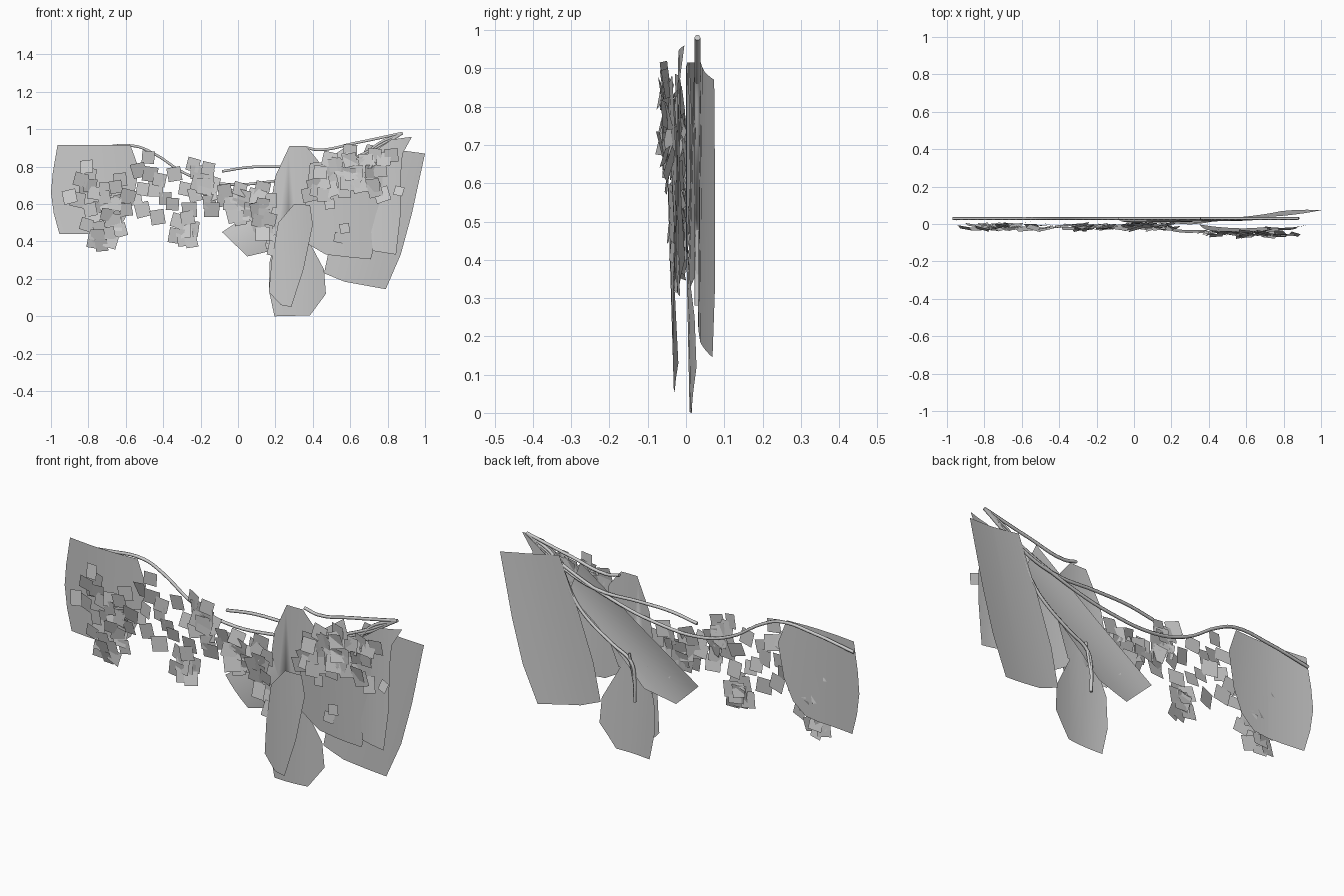
import bpy, bmesh, math, random
from mathutils import Vector, Matrix

if "Cube" in bpy.data.objects:
    bpy.data.objects.remove(bpy.data.objects["Cube"])

random.seed(4)


def finish(bm, name, smooth=True):
    me = bpy.data.meshes.new(name)
    bm.to_mesh(me)
    bm.free()
    for p in me.polygons:
        p.use_smooth = smooth
    ob = bpy.data.objects.new(name, me)
    bpy.context.collection.objects.link(ob)
    return ob


def leaf(name, outline, y, sx=0.0, sz=0.0, bend=0.0, axis=(1, 0)):
    """Thin sheet from an x/z outline, cut in strips across axis and cupped."""
    bm = bmesh.new()
    bm.faces.new([bm.verts.new((x, 0, z)) for x, z in outline])
    ax = Vector((axis[0], 0, axis[1])).normalized()
    d = [v.co.dot(ax) for v in bm.verts]
    lo, hi = min(d), max(d)
    c = sum((v.co for v in bm.verts), Vector()) / len(bm.verts)
    for i in range(1, 6):
        bmesh.ops.bisect_plane(bm, geom=bm.verts[:] + bm.edges[:] + bm.faces[:],
                               plane_co=ax * (lo + (hi - lo) * i / 6), plane_no=ax)
    for v in bm.verts:
        u = 2 * (v.co.dot(ax) - lo) / (hi - lo) - 1
        v.co.y = y + sx * (v.co.x - c.x) + sz * (v.co.z - c.z) + bend * u * u
    bmesh.ops.triangulate(bm, faces=[f for f in bm.faces if len(f.verts) > 4])
    return finish(bm, name)


def stem(name, pts, r=0.008, y=0.03):
    cu = bpy.data.curves.new(name, 'CURVE')
    cu.dimensions = '3D'
    cu.bevel_depth = r
    cu.bevel_resolution = 1
    cu.use_fill_caps = True
    cu.resolution_u = 5
    sp = cu.splines.new('BEZIER')
    sp.bezier_points.add(len(pts) - 1)
    for bp, (x, z) in zip(sp.bezier_points, pts):
        bp.co = (x, y, z)
        bp.handle_left_type = bp.handle_right_type = 'AUTO'
    ob = bpy.data.objects.new(name, cu)
    bpy.context.collection.objects.link(ob)


def cluster(name, pts, y, size=0.074, pairs=True):
    """Loose group of small, tilted square leaflets, most with a second one overlapping."""
    bm = bmesh.new()
    cx = sum(p[0] for p in pts) / len(pts)
    cz = sum(p[1] for p in pts) / len(pts)
    for x, z in pts:
        spots = [(x, z)]
        if pairs:  # companion leaflet, set towards the middle of the group
            d = Vector((cx - x, cz - z)).normalized() * 0.045
            spots.append((x + d.x, z + d.y))
        for px, pz in spots:
            s = size * random.uniform(0.9, 1.1) / 2
            m = (Matrix.Translation((px, y + random.uniform(-0.012, 0.012), pz))
                 @ Matrix.Rotation(random.uniform(-0.3, 0.3), 4, 'Y')
                 @ Matrix.Rotation(random.uniform(-0.3, 0.3), 4, 'X')
                 @ Matrix.Rotation(random.uniform(-0.3, 0.3), 4, 'Z'))
            bm.faces.new([bm.verts.new(m @ Vector((a * s, 0, b * s)))
                          for a, b in ((-1, -1), (1, -1), (1, 1), (-1, 1))])
    finish(bm, name, False)


# Large leaves
leaf("left_leaf", [(-.965, .915), (-.575, .915), (-.53, .79), (-.56, .62), (-.61, .51),
                   (-.68, .45), (-.76, .44), (-.955, .44), (-.985, .55), (-1, .66), (-.99, .77)],
     0.004, sx=-.03, bend=.018)
leaf("upper_middle_leaf", [(.275, .91), (.365, .91), (.43, .83), (.45, .6), (.38, .42),
                           (.27, .42), (.18, .63), (.2, .75)], 0.0, bend=.012)
leaf("slanted_leaf", [(.58, .91), (.65, .735), (.5, .62), (.33, .47), (.22, .36), (.05, .32),
                      (-.085, .45), (.25, .675)],
     0.012, sx=.02, bend=.015, axis=(-.6, .8))
leaf("right_back_leaf", [(1, .87), (.85, .89), (.69, .92), (.58, .65), (.5, .42), (.46, .23),
                         (.57, .185), (.79, .145), (.87, .33), (.93, .55)],
     0.045, sx=.11, sz=-.025, bend=.01, axis=(1, -.3))
leaf("right_front_leaf", [(.385, .82), (.55, .83), (.78, .88), (.77, .65), (.75, .45), (.71, .305),
                          (.6, .315), (.47, .33), (.35, .4), (.36, .6)],
     -0.035, sx=-.02, sz=-.05, bend=.02)
leaf("right_edge_leaf", [(.93, .96), (.82, .945), (.7, .86), (.7, .6), (.72, .35), (.845, .33),
                         (.87, .55), (.87, .75), (.88, .87)], -0.025, sx=.03, sz=.02, bend=.012)
leaf("lower_back_leaf", [(.3, .55), (.38, .4), (.46, .25), (.47, .12), (.385, .005), (.195, 0),
                         (.165, .14), (.17, .3), (.23, .47)], 0.004, sx=.03, sz=-.02, bend=.016)
leaf("lower_front_leaf", [(.3, .6), (.385, .595), (.4, .49), (.35, .25), (.285, .05), (.23, .06),
                          (.165, .13), (.18, .3), (.215, .5)], -0.04, sz=-.03, bend=.014)

# Stems meeting at the upper right tip
tip = (.88, .98)
stem("long_stem", [(-.97, .865), (-.75, .9), (-.55, .91), (-.45, .87), (-.275, .76), (-.1, .71),
                   (.17, .72), (.4, .77), (.65, .86), tip])
stem("middle_stem", [(-.085, .775), (.06, .797), (.23, .8), (.5, .8), (.7, .87), tip])
stem("upper_stem", [(.355, .905), (.43, .89), (.62, .925), tip])
stem("hanging_stem", [tip, (.72, .9), (.6, .7), (.53, .63), (.39, .54), (.29, .48), (.27, .4), (.27, .28)])
stem("lower_shoot", [(.3, .52), (.265, .34)], .006)

# Small leaflet clusters
cluster("far_left_leaflets", [(-.81, .8), (-.9, .64), (-.79, .7), (-.84, .73), (-.66, .6), (-.71, .68),
        (-.63, .73), (-.79, .57), (-.81, .49), (-.75, .43), (-.68, .4), (-.73, .38), (-.63, .46),
        (-.6, .57), (-.67, .51), (-.77, .4), (-.59, .64)], -.016)
cluster("left_leaflets", [(-.48, .85), (-.53, .78), (-.47, .76), (-.34, .76), (-.44, .68), (-.39, .63),
        (-.51, .68), (-.51, .57), (-.43, .53), (-.35, .6), (-.28, .68), (-.42, .73), (-.55, .63)],
        -.015, pairs=False)
cluster("middle_left_upper_leaflets", [(-.24, .81), (-.16, .79), (-.21, .71), (-.15, .65), (-.23, .65),
        (-.17, .74), (-.14, .71), (-.14, .57)], -.018)
cluster("middle_left_lower_leaflets", [(-.26, .57), (-.32, .51), (-.29, .41), (-.33, .43), (-.25, .4),
        (-.25, .47)], -.018)
cluster("middle_leaflets", [(-.07, .67), (.01, .68), (-.04, .6), (.04, .6), (-.08, .62), (.13, .68),
        (.17, .62), (.09, .65), (.01, .52), (.11, .51), (.17, .52), (.13, .44), (-.02, .54),
        (.18, .43), (.2, .36), (.15, .58)], -.013)
cluster("right_leaflets", [(.41, .7), (.46, .65), (.52, .81), (.6, .84), (.57, .73), (.65, .7),
        (.73, .86), (.76, .78), (.57, .67), (.38, .65), (.68, .83), (.49, .84), (.72, .7),
        (.77, .65), (.6, .88), (.44, .77), (.82, .86), (.63, .77)], -.055)
cluster("fallen_leaflets", [(.49, .6), (.57, .47), (.54, .42), (.86, .67)], -.045, .055, False)
